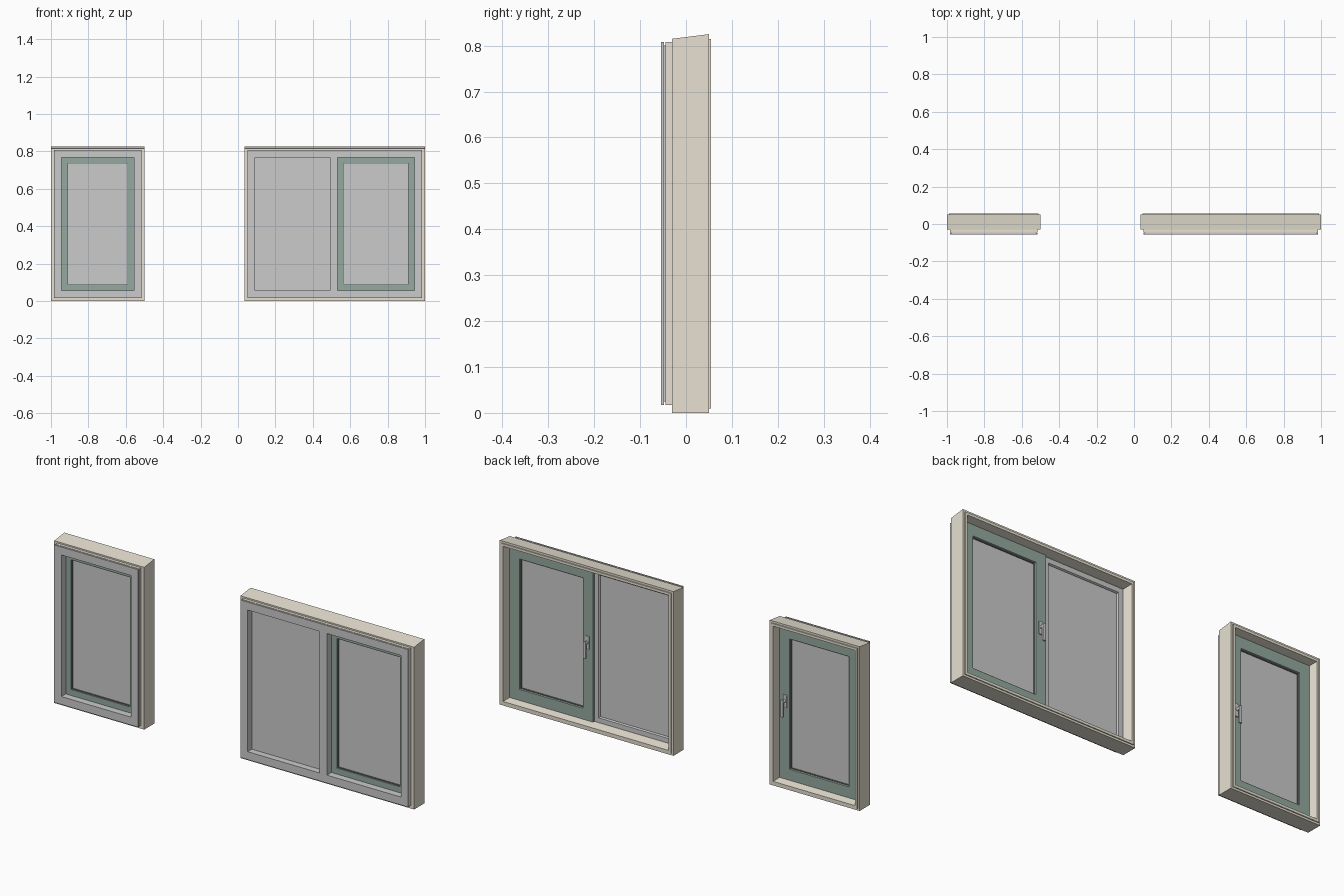
import bpy, bmesh, math

if "Cube" in bpy.data.objects:
    bpy.data.objects.remove(bpy.data.objects["Cube"])


def material(name, rgb):
    m = bpy.data.materials.new(name)
    m.diffuse_color = (*rgb, 1)
    m.use_nodes = True
    m.node_tree.nodes["Principled BSDF"].inputs["Base Color"].default_value = m.diffuse_color
    return m


BEIGE = material("beige_paint", (0.80, 0.75, 0.64))
GREEN = material("green_paint", (0.30, 0.40, 0.35))
DARK = material("dark_rubber", (0.16, 0.17, 0.17))
H = 0.825


def finish(name, bm, mat=None):
    bmesh.ops.recalc_face_normals(bm, faces=bm.faces)
    me = bpy.data.meshes.new(name)
    bm.to_mesh(me)
    bm.free()
    ob = bpy.data.objects.new(name, me)
    bpy.context.collection.objects.link(ob)
    if mat:
        me.materials.append(mat)
    return ob


def ring(name, rect, profile, mat=None, top_slope=0):
    """Sweep a closed (inset, y) profile round a rectangle with mitred corners."""
    x0, x1, z0, z1 = rect
    bm = bmesh.new()
    loops = []
    for cx, cz, sx, sz in ((x0, z0, 1, 1), (x1, z0, -1, 1), (x1, z1, -1, -1), (x0, z1, 1, -1)):
        loop = []
        for d, y in profile:
            drop = top_slope if sz < 0 and d == 0 and y < 0 else 0
            loop.append(bm.verts.new((cx + sx * d, y, cz + sz * d - drop)))
        loops.append(loop)
    n = len(profile)
    for i in range(4):
        a, b = loops[i], loops[(i + 1) % 4]
        for j in range(n):
            k = (j + 1) % n
            bm.faces.new((a[j], a[k], b[k], b[j]))
    return finish(name, bm, mat)


def box(name, x0, x1, y0, y1, z0, z1, mat=None, bevel=0):
    bm = bmesh.new()
    bmesh.ops.create_cube(bm, size=1)
    for v in bm.verts:
        v.co = ((x0 + x1) / 2 + v.co.x * (x1 - x0),
                (y0 + y1) / 2 + v.co.y * (y1 - y0),
                (z0 + z1) / 2 + v.co.z * (z1 - z0))
    if bevel:
        bmesh.ops.bevel(bm, geom=bm.edges[:], offset=bevel, segments=2,
                        profile=0.5, affect='EDGES')
    return finish(name, bm, mat)


def rod(name, x, z, y0, y1, r):
    bm = bmesh.new()
    bmesh.ops.create_cone(bm, cap_ends=True, segments=16, radius1=r, radius2=r, depth=y1 - y0)
    for v in bm.verts:
        a, b, c = v.co
        v.co = (x + a, (y0 + y1) / 2 + c, z + b)
    return finish(name, bm)


def frame(tag, x0, x1):
    rect = (x0, x1, 0, H)
    # timber surround with sloping head and stepped rims
    ring(tag + "_outer_frame", rect,
         [(0, -.03), (0, .05), (.01, .05), (.01, .055), (.023, .055), (.03, .012),
          (.03, -.045), (.017, -.045), (.017, -.03)], BEIGE, 0.01)
    # grey front cladding with a shadow groove behind it
    ring(tag + "_front_cladding", rect,
         [(.017, -.055), (.017, -.048), (.025, -.048), (.025, -.045), (.03, -.045),
          (.03, -.02), (.057, -.02), (.057, -.055)])


def sash(tag, x0, x1, handle_x):
    z0, z1 = .03, H - .03
    rect = (x0, x1, z0, z1)
    ring(tag + "_sash", rect, [(0, -.02), (0, .015), (.055, .015), (.057, .01),
                               (.057, -.02)], GREEN)
    # gaskets on both faces of the pane
    for side, ya, yb in (("front", -.014, -.01), ("back", .004, .008)):
        ring(f"{tag}_{side}_gasket", rect, [(.056, ya), (.056, yb), (.061, yb), (.061, ya)], DARK)
    box(tag + "_sash_glass", x0 + .055, x1 - .055, -.01, .004, z0 + .055, z1 - .055)
    # handle: back plate, spindle and hanging lever
    hz = .425
    box(tag + "_handle_plate", handle_x - .011, handle_x + .011, .014, .021,
        hz - .035, hz + .03, bevel=.003)
    rod(tag + "_handle_spindle", handle_x, hz, .02, .04, .008)
    box(tag + "_handle_lever", handle_x - .008, handle_x + .008, .034, .044,
        hz - .075, hz + .012, bevel=.003)


# single window
frame("single", -1, -.5)
sash("single", -.97, -.53, -.562)

# double window: opening sash plus fixed light
frame("double", .035, 1)
sash("double", .506, .97, .536)
box("double_mullion", .491, .533, -.055, -.02, .05, H - .05)
ring("fixed_light_frame", (.065, .506, .03, H - .03),
     [(0, -.02), (0, .004), (.024, .004), (.027, -.002), (.027, -.02)])
box("fixed_light_glass", .08, .5, -.022, -.006, .045, H - .045)
